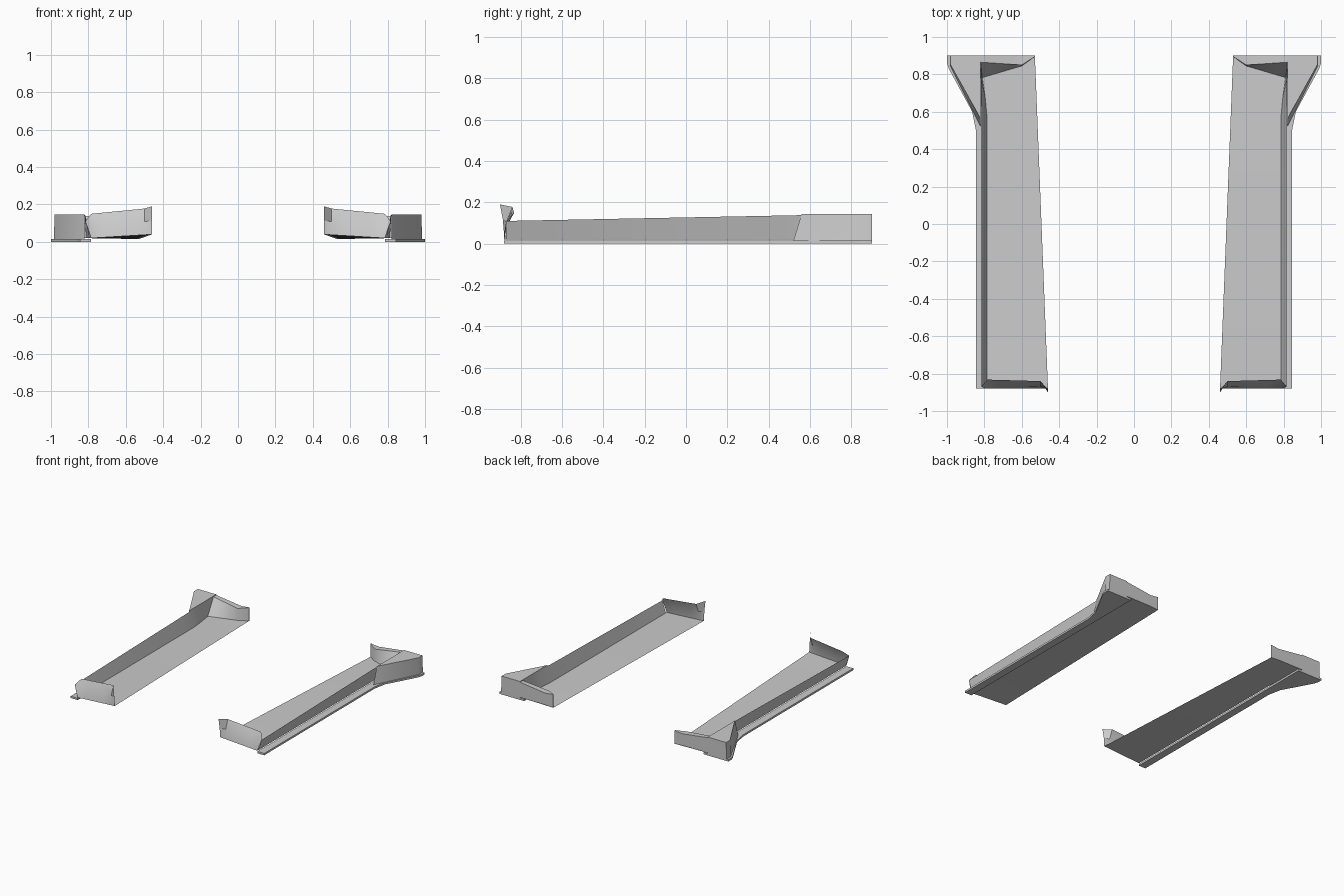
import bpy
import bmesh
from math import radians
from mathutils import Vector

# Shared layout, for the left part; a mirror makes the right part
FRONT, BACK = -0.88, 0.9
WALL_FOOT, WALL_TOP = 0.785, 0.816
REAR_CORNER = 0.82
FLANGE_EDGE = 0.845
FLANGE_HEIGHT = 0.015
FLOOR_HEIGHT = 0.02
FLARE_START = 0.55

cube = bpy.data.objects.get("Cube")
if cube:
    bpy.data.objects.remove(cube, do_unlink=True)


def make_material(name, value):
    colour = (value, value, value, 1)
    material = bpy.data.materials.new(name)
    material.use_nodes = True
    material.diffuse_color = colour
    shader = material.node_tree.nodes["Principled BSDF"]
    shader.inputs["Base Color"].default_value = colour
    return material


light_grey = make_material("light_grey", 0.6)


def finish(name, bm):
    """Turn a left part into an object and mirror it to the right side."""
    bmesh.ops.recalc_face_normals(bm, faces=bm.faces)
    mesh = bpy.data.meshes.new(name)
    bm.to_mesh(mesh)
    bm.free()
    mesh.materials.append(light_grey)
    part = bpy.data.objects.new(name, mesh)
    bpy.context.collection.objects.link(part)
    mirror = part.modifiers.new("both_sides", "MIRROR")
    mirror.use_mirror_merge = False
    bpy.ops.object.select_all(action="DESELECT")
    part.select_set(True)
    bpy.context.view_layer.objects.active = part
    bpy.ops.object.shade_smooth_by_angle(angle=radians(30))


def loft(name, rows, closed=False):
    """Skin neighbouring rows of points; closed makes capped rings."""
    bm = bmesh.new()
    grid = [[bm.verts.new(point) for point in row] for row in rows]
    count = len(grid[0])
    for row, following in zip(grid, grid[1:]):
        for i in range(count if closed else count - 1):
            j = (i + 1) % count
            bm.faces.new((row[i], row[j], following[j], following[i]))
    if closed:
        bm.faces.new(grid[0])
        bm.faces.new(grid[-1])
    finish(name, bm)


def steps(count):
    return [i / count for i in range(count + 1)]


def mix(start, end, t):
    return start + (end - start) * t


def rear_bend(y):
    """Ease from nothing at the flare to one at the rear end."""
    t = max(0, (y - FLARE_START) / (BACK - FLARE_START))
    return t * t * (3 - 2 * t)


def wall_foot(y):
    return mix(WALL_FOOT, REAR_CORNER, rear_bend(y))


def wall_top(y):
    return mix(WALL_TOP, REAR_CORNER, rear_bend(y))


def wall_height(y):
    return mix(0.11, 0.145, (y - FRONT) / (BACK - FRONT))


# Floor panel, tapering and dropping along its inner edge
floor_front = Vector((0.46, FRONT, 0.04))
floor_back = Vector((0.53, BACK, FLANGE_HEIGHT))
floor_rows = []
for t in steps(16):
    inner = floor_front.lerp(floor_back, t)
    floor_rows.append([inner, (wall_foot(inner.y), inner.y, FLOOR_HEIGHT)])
loft("floor_panel", floor_rows)

# Outer wall leaning away from the floor
wall_rows = []
for t in steps(16):
    y = mix(FRONT + 0.01, BACK, t)
    wall_rows.append([(wall_foot(y), y, FLOOR_HEIGHT), (wall_top(y), y, wall_height(y))])
loft("side_wall", wall_rows)

# Front lip: the rim leans back, its inner tip flares forward
foot_corner = Vector((WALL_FOOT, FRONT, FLOOR_HEIGHT))
rim_tip = Vector((floor_front.x, -0.9, 0.19))
rim_fold = Vector((0.5, -0.84, 0.178))
rim_corner = Vector((WALL_FOOT, -0.832, 0.15))
wall_end = Vector((WALL_TOP, FRONT + 0.01, wall_height(FRONT)))
rim = [rim_tip] + [rim_fold.lerp(rim_corner, t) for t in steps(4)] + [wall_end]
lip_columns = []
for top in rim:
    t = min(1, (top.x - rim_tip.x) / (WALL_FOOT - rim_tip.x))
    foot = floor_front.lerp(foot_corner, t)
    bulge = Vector((0, 0.2 * (foot.y - top.y), 0))
    lip_columns.append([foot, foot.lerp(top, 0.5) + bulge, top])
loft("front_lip", lip_columns)

# Rear lip: a wedge whose inner face slopes more towards the wall
lip_inner = 0.6
rear_rings = [[
    (floor_back.x, BACK, FLANGE_HEIGHT),
    (floor_back.x, BACK - 0.005, FLANGE_HEIGHT),
    (floor_back.x, BACK - 0.005, 0.12),
    (floor_back.x, BACK, 0.12),
]]
for t in steps(4):
    x = mix(lip_inner, REAR_CORNER, t)
    height = mix(0.112, 0.14, t)
    rear_rings.append([
        (x, BACK, FLOOR_HEIGHT),
        (x, mix(0.845, 0.78, t), FLOOR_HEIGHT),
        (x, mix(0.85, 0.865, t), height),
        (x, BACK, height),
    ])
loft("rear_lip", rear_rings, closed=True)


def flare_ring(height, reach, start):
    """Outline of the flared fairing at one height."""
    return [
        (REAR_CORNER, BACK, height),
        (reach, BACK, height),
        (reach, BACK - 0.05, height),
        (FLANGE_EDGE - 0.01, start + 0.03, height),
        (REAR_CORNER, start, height),
    ]


# Flared fairing at the rear, with a raked leading edge
loft("rear_flare", [
    flare_ring(FLANGE_HEIGHT, 0.985, FLARE_START - 0.03),
    flare_ring(wall_height(BACK), 0.98, FLARE_START + 0.01),
], closed=True)

# Bottom flange following the wall and the flare
flange_outline = [
    (WALL_FOOT, FRONT), (FLANGE_EDGE, FRONT), (FLANGE_EDGE, 0.5),
    (FLANGE_EDGE + 0.02, 0.6), (0.99, 0.83), (1, 0.86),
    (1, BACK), (WALL_FOOT, BACK),
]
loft("bottom_flange", [
    [(x, y, z) for x, y in flange_outline] for z in (0, FLANGE_HEIGHT)
], closed=True)
